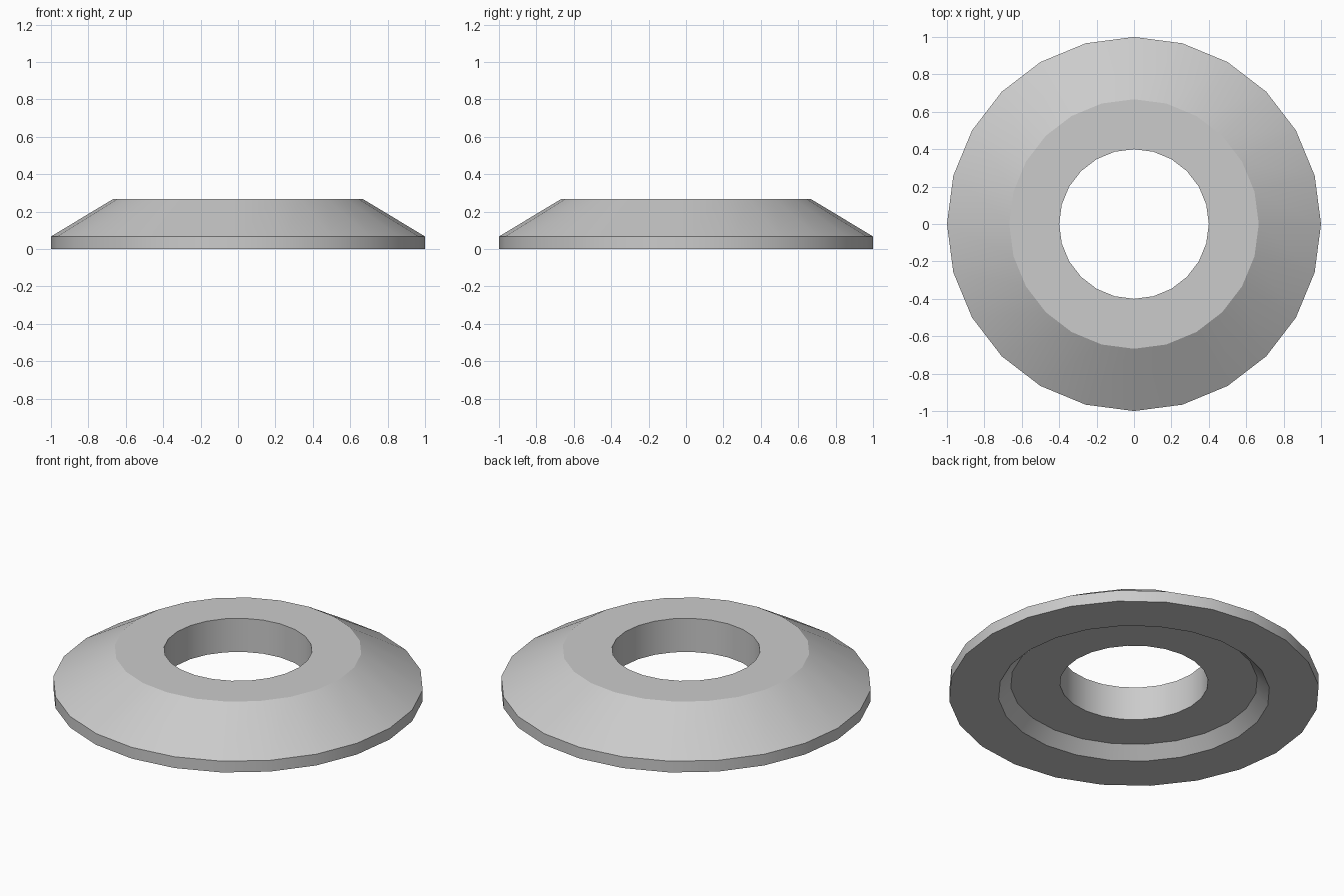
import bpy, bmesh, math

if "Cube" in bpy.data.objects:
    bpy.data.objects.remove(bpy.data.objects["Cube"])

SIDES = 24

# Closed ring cross-section (radius, z)
profile = [
    (1.0, 0.0), (1.0, 0.067),      # outer rim
    (0.667, 0.267), (0.4, 0.267),  # sloped shoulder and flat top
    (0.4, 0.067), (0.667, 0.067),  # hole wall and raised underside
    (0.733, 0.0),                  # recess edge
]

# Revolve the section into a ring
bm = bmesh.new()
rings = []
for i in range(SIDES):
    a = 2 * math.pi * i / SIDES
    rings.append([bm.verts.new((r * math.cos(a), r * math.sin(a), z)) for r, z in profile])
n = len(profile)
for i in range(SIDES):
    here, there = rings[i], rings[(i + 1) % SIDES]
    for j in range(n):
        k = (j + 1) % n
        bm.faces.new((here[j], there[j], there[k], here[k]))
bmesh.ops.recalc_face_normals(bm, faces=bm.faces)

mesh = bpy.data.meshes.new("washer_ring")
bm.to_mesh(mesh)
bm.free()
ring = bpy.data.objects.new("washer_ring", mesh)
bpy.context.collection.objects.link(ring)

# Smooth around the ring, sharp at the profile corners
bpy.context.view_layer.objects.active = ring
ring.select_set(True)
bpy.ops.object.shade_smooth_by_angle(angle=math.radians(25))
